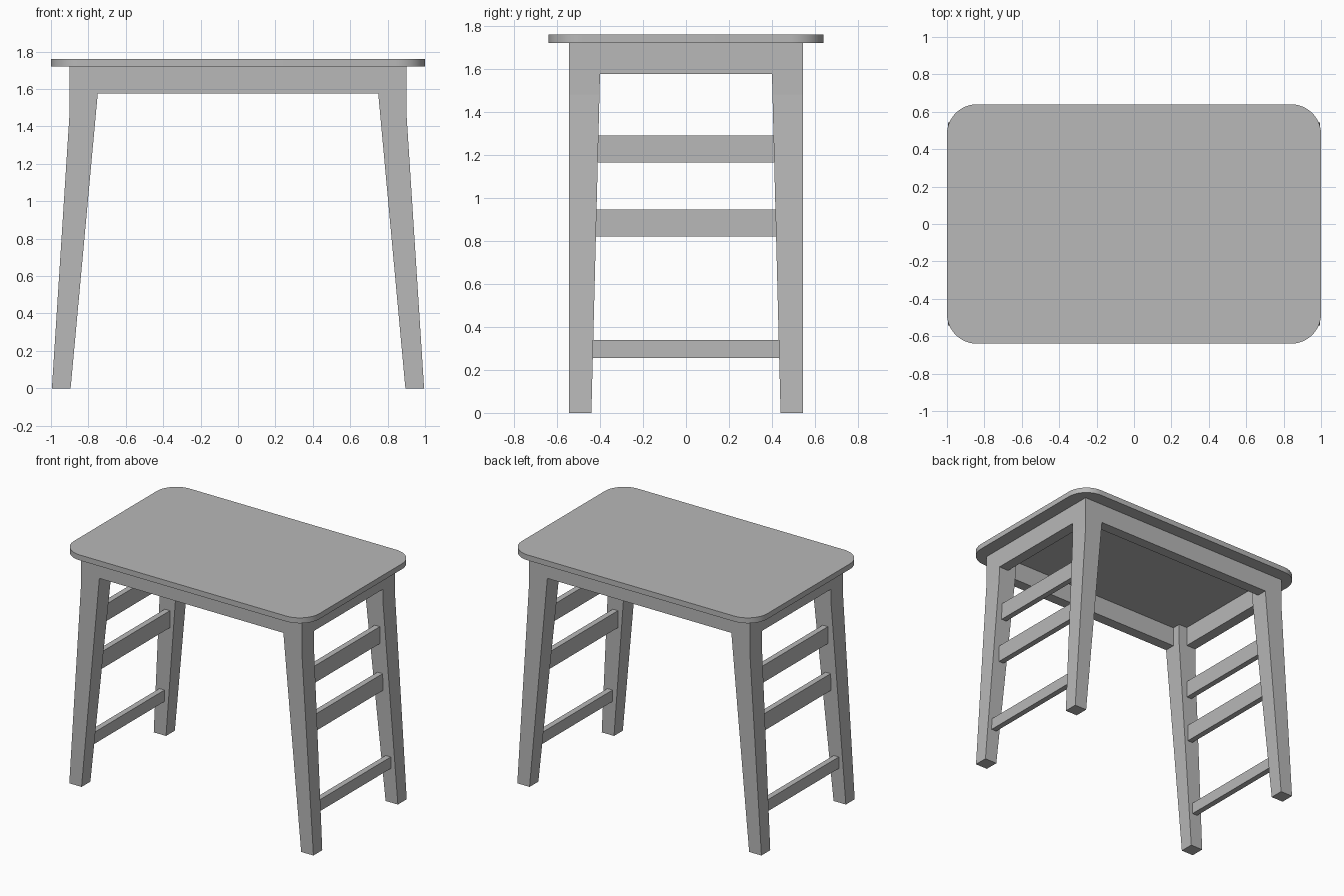
import bpy, bmesh, math

cube = bpy.data.objects.get("Cube")
if cube:
    bpy.data.objects.remove(cube, do_unlink=True)

grey = bpy.data.materials.new("plain grey")
grey.use_nodes = True
grey.diffuse_color = (0.48, 0.48, 0.48, 1)
grey.node_tree.nodes["Principled BSDF"].inputs["Base Color"].default_value = (0.48, 0.48, 0.48, 1)

TOP_Z, UNDER_Z, APRON_Z = 1.76, 1.72, 1.575
LEG_X, LEG_Y = 0.90, 0.543


def finish(name, bm):
    bmesh.ops.recalc_face_normals(bm, faces=bm.faces)
    mesh = bpy.data.meshes.new(name)
    bm.to_mesh(mesh)
    bm.free()
    mesh.materials.append(grey)
    obj = bpy.data.objects.new(name, mesh)
    bpy.context.collection.objects.link(obj)
    return obj


def loft(name, rings):
    """Skin closed rings of points and cap both ends."""
    bm = bmesh.new()
    loops = [[bm.verts.new(p) for p in ring] for ring in rings]
    n = len(loops[0])
    for a, b in zip(loops, loops[1:]):
        for i in range(n):
            j = (i + 1) % n
            bm.faces.new((a[i], a[j], b[j], b[i]))
    bm.faces.new(loops[0])
    bm.faces.new(loops[-1])
    return finish(name, bm)


def box(name, x0, x1, y0, y1, z0, z1):
    return loft(name, [[(x0, y0, z), (x1, y0, z), (x1, y1, z), (x0, y1, z)] for z in (z0, z1)])


# Table top with rounded corners
radius, steps = 0.16, 12
outline = []
for k, (sx, sy) in enumerate([(1, 1), (-1, 1), (-1, -1), (1, -1)]):
    for i in range(steps + 1):
        a = math.pi / 2 * (k + i / steps)
        outline.append((sx * (1 - radius) + radius * math.cos(a),
                        sy * (0.64 - radius) + radius * math.sin(a)))
top = loft("table_top", [[(x, y, z) for x, y in outline] for z in (UNDER_Z, TOP_Z)])
bpy.context.view_layer.objects.active = top
top.select_set(True)
bpy.ops.object.shade_smooth_by_angle(angle=math.radians(30))
top.select_set(False)

# Splayed, tapered legs: height, inner x, outer x, inner y
bend = 1.48
t = bend / APRON_Z
leg_sections = [(0, 0.895, 0.995, 0.44),
                (bend, 0.895 - 0.145 * t, LEG_X, 0.44 - 0.04 * t),
                (APRON_Z, 0.75, LEG_X, 0.40),
                (UNDER_Z, 0.75, LEG_X, 0.40)]
for sx, side in ((1, "left"), (-1, "right")):
    for sy, end in ((-1, "front"), (1, "back")):
        loft(f"{end}_{side}_leg",
             [[(sx * xi, sy * yi, z), (sx * xo, sy * yi, z),
               (sx * xo, sy * LEG_Y, z), (sx * xi, sy * LEG_Y, z)]
              for z, xi, xo, yi in leg_sections])

# Aprons flush with the outer faces of the legs
thick = 0.08
for s, end, side in ((-1, "front", "right"), (1, "back", "left")):
    box(f"{end}_apron", -0.75, 0.75, *sorted((s * LEG_Y, s * (LEG_Y - thick))), APRON_Z, UNDER_Z)
    box(f"{side}_apron", *sorted((s * LEG_X, s * (LEG_X - thick))), -0.40, 0.40, APRON_Z, UNDER_Z)

# Rungs between the legs at each end: name, centre x, bottom, top
rungs = [("lower", 0.922, 0.255, 0.34),
         ("middle", 0.867, 0.82, 0.945),
         ("upper", 0.85, 1.165, 1.29)]
for s, side in ((-1, "right"), (1, "left")):
    for name, x, z0, z1 in rungs:
        box(f"{side}_{name}_rung", s * x - 0.021, s * x + 0.021, -0.45, 0.45, z0, z1)
